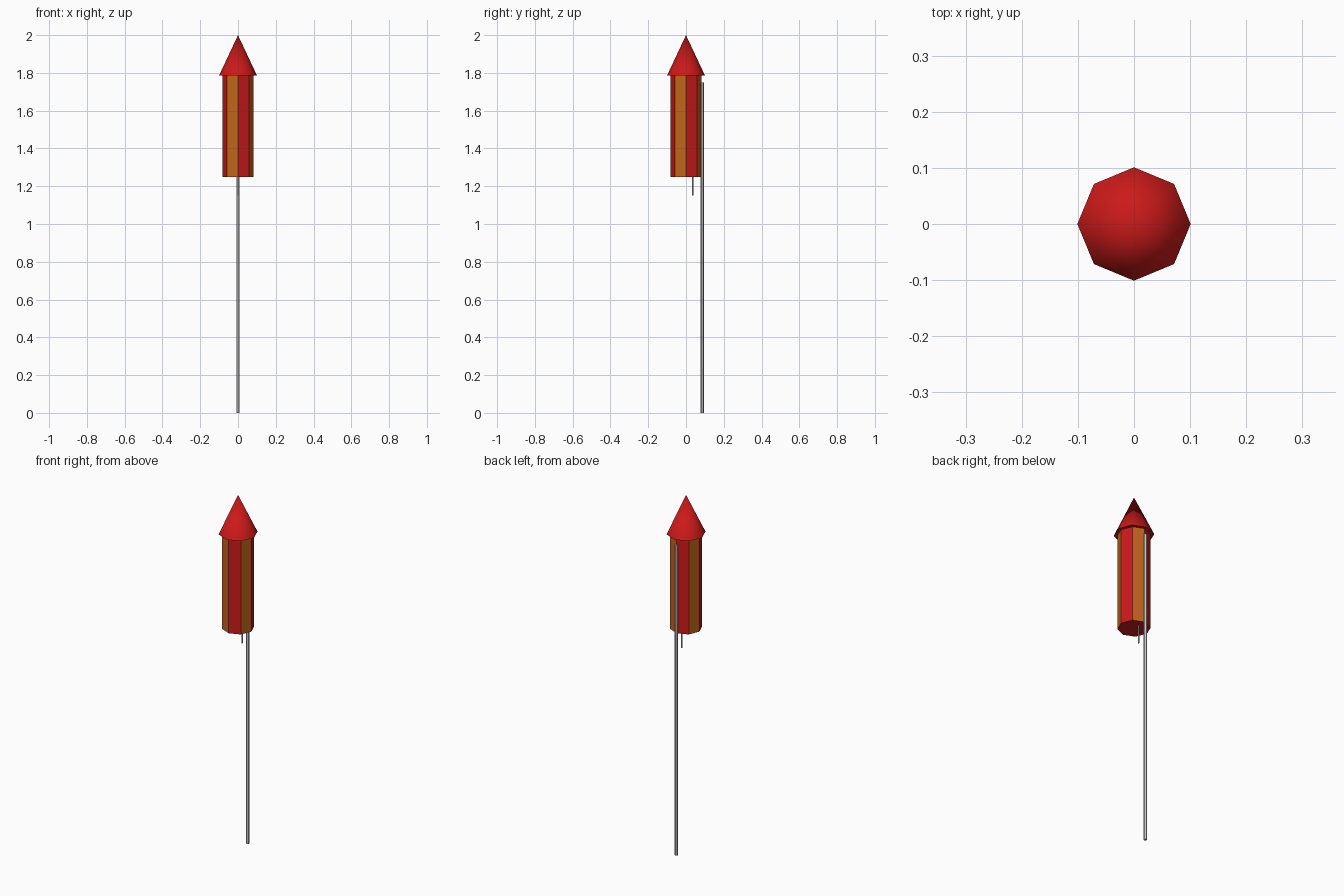
import bpy
import bmesh
from mathutils import Matrix

if "Cube" in bpy.data.objects:
    bpy.data.objects.remove(bpy.data.objects["Cube"])


def material(name, color):
    m = bpy.data.materials.new(name)
    m.diffuse_color = (*color, 1)
    m.use_nodes = True
    m.node_tree.nodes["Principled BSDF"].inputs["Base Color"].default_value = m.diffuse_color
    return m


def cone(name, sides, r_bottom, r_top, z0, z1, y=0.0, mats=()):
    """Upright cone or cylinder from z0 to z1, first corner on +x."""
    bm = bmesh.new()
    bmesh.ops.create_cone(bm, cap_ends=True, segments=sides, radius1=r_bottom,
                          radius2=r_top, depth=z1 - z0,
                          matrix=Matrix.Translation((0, y, (z0 + z1) / 2)))
    bmesh.ops.remove_doubles(bm, verts=bm.verts, dist=1e-5)
    bm.normal_update()
    mesh = bpy.data.meshes.new(name)
    bm.to_mesh(mesh)
    bm.free()
    for m in mats:
        mesh.materials.append(m)
    ob = bpy.data.objects.new(name, mesh)
    bpy.context.collection.objects.link(ob)
    return ob


red = material("red", (0.6, 0.01, 0.01))
orange = material("orange", (0.55, 0.13, 0.01))

# Striped octagonal body: every second side is orange
body = cone("body", 8, 0.083, 0.083, 1.25, 1.79, mats=(red, orange))
for f in body.data.polygons:
    n = f.normal
    if abs(n.z) < 0.5 and n.x * n.y * (abs(n.x) - abs(n.y)) < 0:
        f.material_index = 1

# Pointed cap, smooth around its sides
cap = cone("nose_cap", 8, 0.101, 0.0, 1.785, 2.0, mats=(red,))
for f in cap.data.polygons:
    f.use_smooth = True
for e in cap.data.edges:
    e.use_edge_sharp = all(cap.data.vertices[i].co.z < 1.9 for i in e.vertices)

# Guide stick on the back and fuse under the body
cone("stick", 6, 0.009, 0.009, 0.0, 1.75, y=0.086)
cone("fuse", 6, 0.004, 0.004, 1.15, 1.27, y=0.036)
